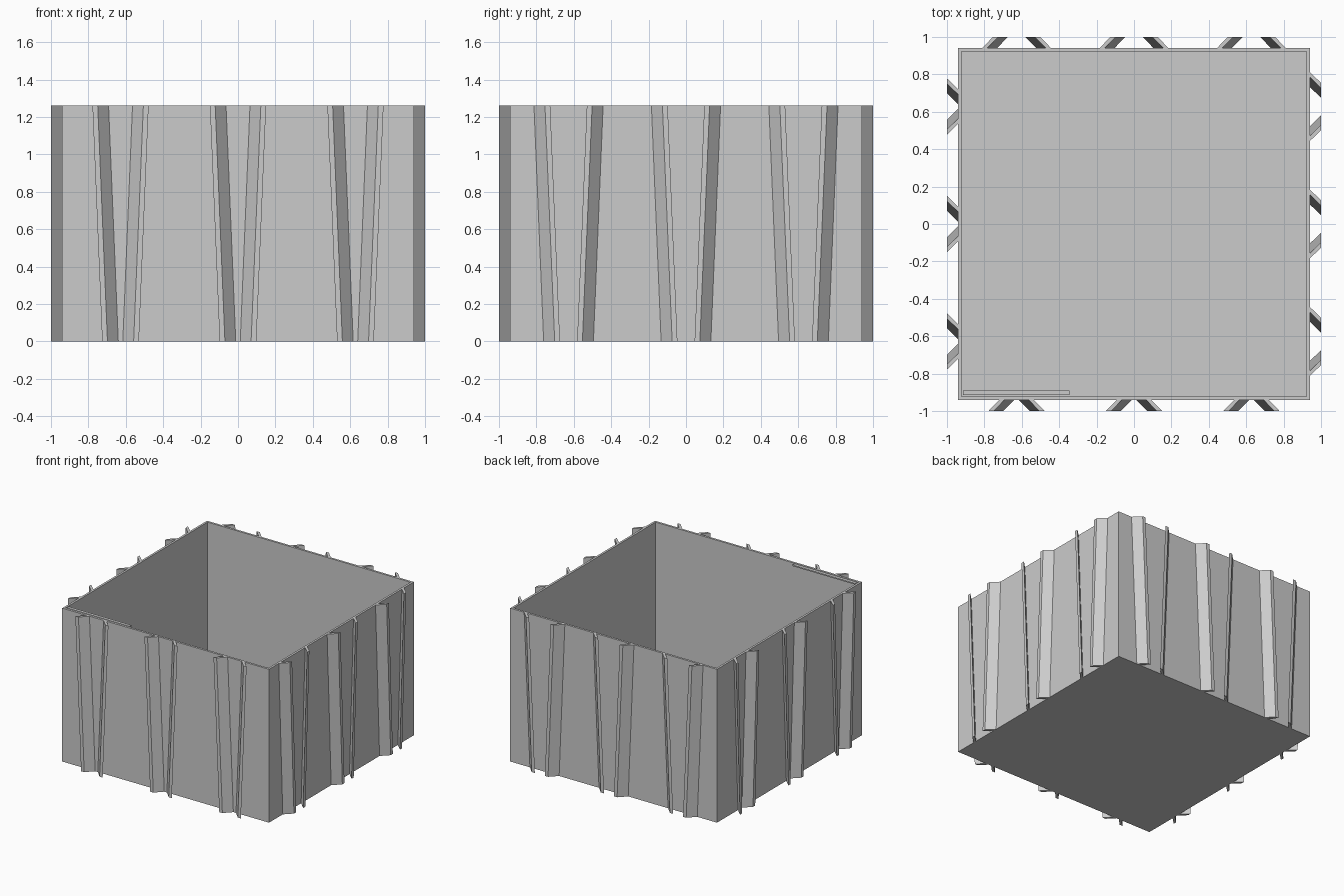
import bpy
import bmesh
from math import pi
from mathutils import Matrix, Vector

cube = bpy.data.objects.get("Cube")
if cube:
    bpy.data.objects.remove(cube, do_unlink=True)

HEIGHT = 1.26
HALF = 0.94      # outer half width of the box
WALL = 0.025
REACH = 1.0      # how far the ribs stand out from the centre
SPACING = 0.628
LEAN = 0.052     # ribs of a pair close in towards the bottom
RIB = 0.028      # rib width along the wall

grey = bpy.data.materials.new("plain grey")
grey.use_nodes = True
grey.diffuse_color = (0.6, 0.6, 0.6, 1)
grey.node_tree.nodes["Principled BSDF"].inputs["Base Color"].default_value = (0.6, 0.6, 0.6, 1)


def add_object(name, bm):
    bmesh.ops.recalc_face_normals(bm, faces=bm.faces)
    mesh = bpy.data.meshes.new(name)
    bm.to_mesh(mesh)
    bm.free()
    mesh.materials.append(grey)
    obj = bpy.data.objects.new(name, mesh)
    bpy.context.collection.objects.link(obj)
    return obj


def add_block(bm, low, high):
    low, high = Vector(low), Vector(high)
    size = Matrix.Diagonal((high - low).to_4d())
    return bmesh.ops.create_cube(bm, size=1, matrix=Matrix.Translation((low + high) / 2) @ size)


# Open box: inset the top face and push it down to the floor
bm = bmesh.new()
add_block(bm, (-HALF, -HALF, 0), (HALF, HALF, HEIGHT))
top = max(bm.faces, key=lambda f: f.calc_center_median().z)
bmesh.ops.inset_region(bm, faces=[top], thickness=WALL)
hole = bmesh.ops.extrude_discrete_faces(bm, faces=[top])["faces"][0]
bmesh.ops.translate(bm, verts=hole.verts, vec=(0, 0, WALL - HEIGHT))
add_object("open_box", bm)

# Thin lip inside the front rim
inner = HALF - WALL
bm = bmesh.new()
add_block(bm, (-inner, -inner, HEIGHT - 0.01), (-0.345, -0.89, HEIGHT))
add_object("inner_lip", bm)


def add_rib(bm, centre, side, at_wall, at_end):
    """Slanted plate; at_wall and at_end are its outermost offsets at the top."""
    rings = []
    for z, shift in ((0, LEAN), (HEIGHT, 0)):
        section = ((at_wall, HALF), (at_end, REACH), (at_end - RIB, REACH), (at_wall - RIB, HALF))
        rings.append([bm.verts.new((centre + side * (u - shift), -w, z)) for u, w in section])
    bottom, top = rings
    bm.faces.new(bottom)
    bm.faces.new(top)
    for i in range(4):
        j = (i + 1) % 4
        bm.faces.new((bottom[i], bottom[j], top[j], top[i]))


# Three rib pairs per wall: they spread outwards on two walls, close on the others
walls = (("front", 0, 0.092, 0.15), ("right_hand", pi / 2, 0.185, 0.126),
         ("back", pi, 0.185, 0.126), ("left_hand", -pi / 2, 0.092, 0.15))
for name, angle, at_wall, at_end in walls:
    bm = bmesh.new()
    for step in (-1, 0, 1):
        for side in (-1, 1):
            add_rib(bm, step * SPACING, side, at_wall, at_end)
    bm.transform(Matrix.Rotation(angle, 4, "Z"))
    add_object(name + "_ribs", bm)
